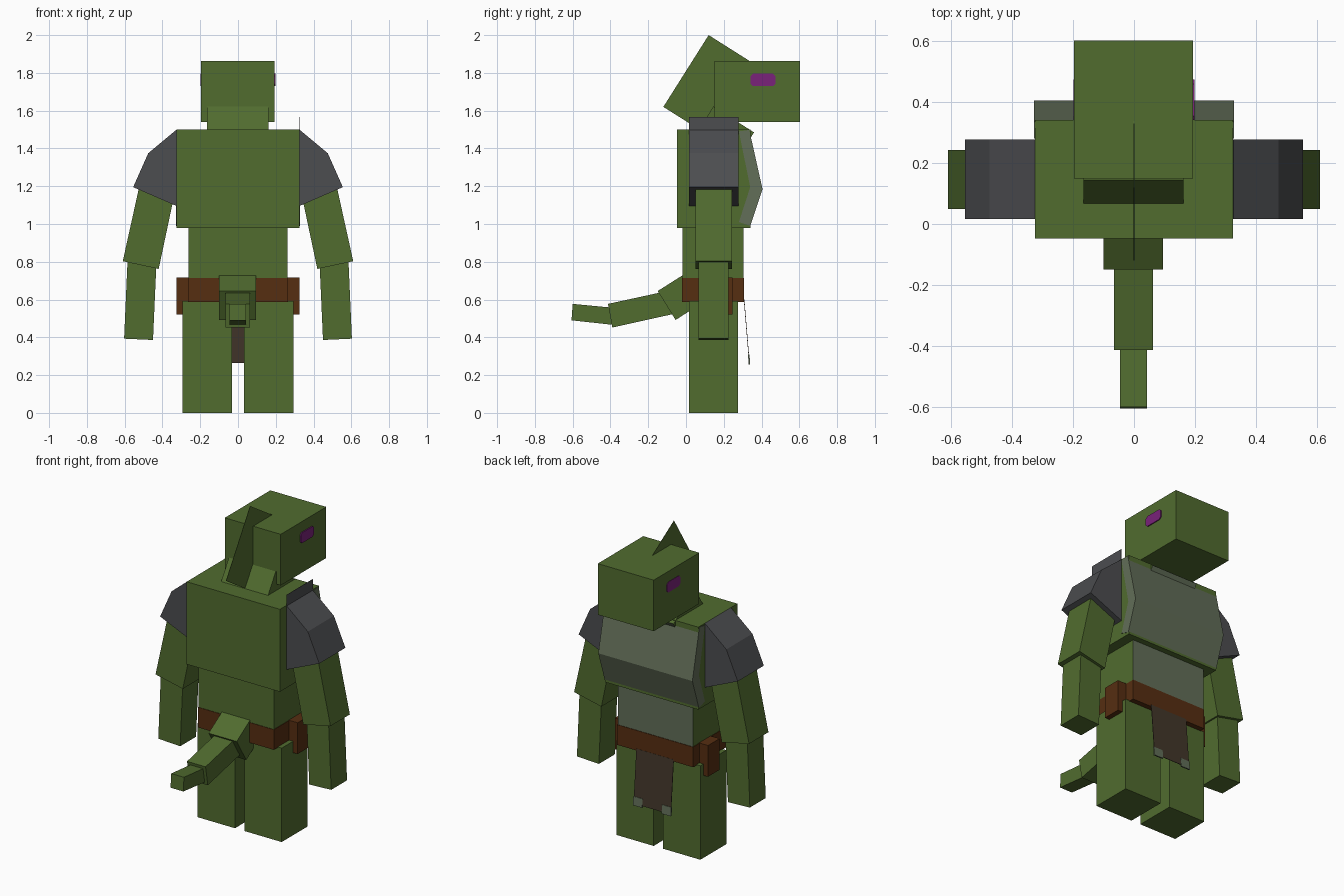
import bpy, bmesh

cube = bpy.data.objects.get("Cube")
if cube:
    bpy.data.objects.remove(cube, do_unlink=True)


def material(name, rgb):
    """Flat colour from 0-255 display values, converted to linear."""
    lin = [((c / 255 + 0.055) / 1.055) ** 2.4 for c in rgb] + [1]
    m = bpy.data.materials.new(name)
    m.use_nodes = True
    m.diffuse_color = lin
    m.node_tree.nodes["Principled BSDF"].inputs["Base Color"].default_value = lin
    return m


SKIN = material("green skin", (81, 108, 47))
BELLY = material("grey green belly", (98, 110, 88))
STEEL = material("dark grey armour", (76, 77, 80))
LEATHER = material("brown leather", (86, 46, 17))
CLOTH = material("dark brown cloth", (66, 54, 42))
EYE = material("purple eye", (122, 34, 122))


def prism(name, axis, outline, lo, hi, mat, front=None):
    """Extrude an outline along x (points are y, z) or y (points are x, z)."""
    bm = bmesh.new()

    def ring(d):
        return [bm.verts.new((d, a, b) if axis == "x" else (a, d, b)) for a, b in outline]

    r0, r1 = ring(lo), ring(hi)
    bm.faces.new(r0)
    bm.faces.new(r1)
    n = len(outline)
    for i in range(n):
        j = (i + 1) % n
        bm.faces.new((r0[i], r0[j], r1[j], r1[i]))
    bmesh.ops.recalc_face_normals(bm, faces=bm.faces)
    me = bpy.data.meshes.new(name)
    me.materials.append(mat)
    if front:  # second colour on faces turned towards the face side
        me.materials.append(front)
        for f in bm.faces:
            f.material_index = int(f.normal.y > 0.7)
    bm.to_mesh(me)
    bm.free()
    ob = bpy.data.objects.new(name, me)
    bpy.context.collection.objects.link(ob)
    return ob


def box(name, x, y, z, mat, front=None):
    outline = [(y[0], z[0]), (y[1], z[0]), (y[1], z[1]), (y[0], z[1])]
    return prism(name, "x", outline, x[0], x[1], mat, front)


def pair(name, axis, outline, lo, hi, mat):
    """The same part on the left (+x) and the right (-x)."""
    prism("left_" + name, axis, outline, lo, hi, mat)
    if axis == "x":
        lo, hi = -lo, -hi
    else:
        outline = [(-a, b) for a, b in outline]
    prism("right_" + name, axis, outline, lo, hi, mat)


def rect(a0, a1, b0, b1):
    return [(a0, b0), (a1, b0), (a1, b1), (a0, b1)]


# Torso, waist and belt
box("chest", (-0.325, 0.325), (-0.047, 0.342), (0.98, 1.5), SKIN)
plate = [(0.335, 1.498), (0.405, 1.185), (0.34, 0.99), (0.28, 1.01),
         (0.34, 1.195), (0.28, 1.49)]
prism("chest_plate", "x", plate, -0.328, 0.328, BELLY)
box("waist", (-0.262, 0.262), (-0.018, 0.305), (0.59, 1.0), SKIN, BELLY)
box("belt", (-0.265, 0.265), (-0.021, 0.308), (0.588, 0.715), LEATHER)
pair("belt_pouch", "x", rect(0.13, 0.245, 0.52, 0.717), 0.25, 0.325, LEATHER)

# Head, neck, eyes and thin crest
box("head", (-0.197, 0.193), (0.15, 0.603), (1.54, 1.862), SKIN)
neck = [(0.145, 1.622), (0.03, 1.44), (0.245, 1.3), (0.36, 1.485)]
prism("neck", "x", neck, -0.165, 0.162, SKIN, BELLY)
eye = [(0.355, 1.73), (0.46, 1.73), (0.474, 1.742), (0.474, 1.783),
       (0.46, 1.796), (0.355, 1.796), (0.341, 1.783), (0.341, 1.742)]
pair("eye", "x", eye, 0.191, 0.199, EYE)
crest = [(0.12, 2.0), (-0.12, 1.62), (0.134, 1.46), (0.373, 1.84)]
prism("crest", "x", crest, -0.001, 0.001, SKIN)

# Shoulder armour, with one thin upright guard on the left
pad = [(0.325, 1.5), (0.475, 1.375), (0.555, 1.195), (0.325, 1.095)]
pair("shoulder_pad", "y", pad, 0.017, 0.277, STEEL)
box("shoulder_guard", (0.326, 0.328), (0.017, 0.277), (1.45, 1.567), STEEL)

# Arms
upper = [(0.34, 1.14), (0.525, 1.188), (0.61, 0.803), (0.42, 0.762)]
pair("upper_arm", "y", upper, 0.05, 0.243, SKIN)
lower = [(0.432, 0.79), (0.585, 0.8), (0.603, 0.393), (0.45, 0.386)]
pair("forearm", "y", lower, 0.067, 0.225, SKIN)

# Legs
pair("leg", "x", rect(0.017, 0.275, 0, 0.592), 0.033, 0.293, SKIN)

# Loincloth with pale tips on its lower corners
cloth = [(0.306, 0.6), (0.334, 0.265), (0.337, 0.265), (0.309, 0.6)]
prism("loincloth", "x", cloth, -0.13, 0.13, CLOTH)
tip = [(0.328, 0.31), (0.332, 0.255), (0.34, 0.255), (0.336, 0.31)]
pair("loincloth_tip", "x", tip, 0.068, 0.132, BELLY)

# Tail
base = [(0.0, 0.74), (-0.15, 0.645), (-0.055, 0.492), (0.09, 0.585)]
prism("tail_base", "x", base, -0.1, 0.096, SKIN)
middle = [(-0.413, 0.577), (-0.39, 0.452), (-0.06, 0.525), (-0.1, 0.645)]
prism("tail_middle", "x", middle, -0.066, 0.063, SKIN)
end = [(-0.6, 0.577), (-0.606, 0.49), (-0.385, 0.466), (-0.39, 0.557)]
prism("tail_tip", "x", end, -0.046, 0.043, SKIN)
